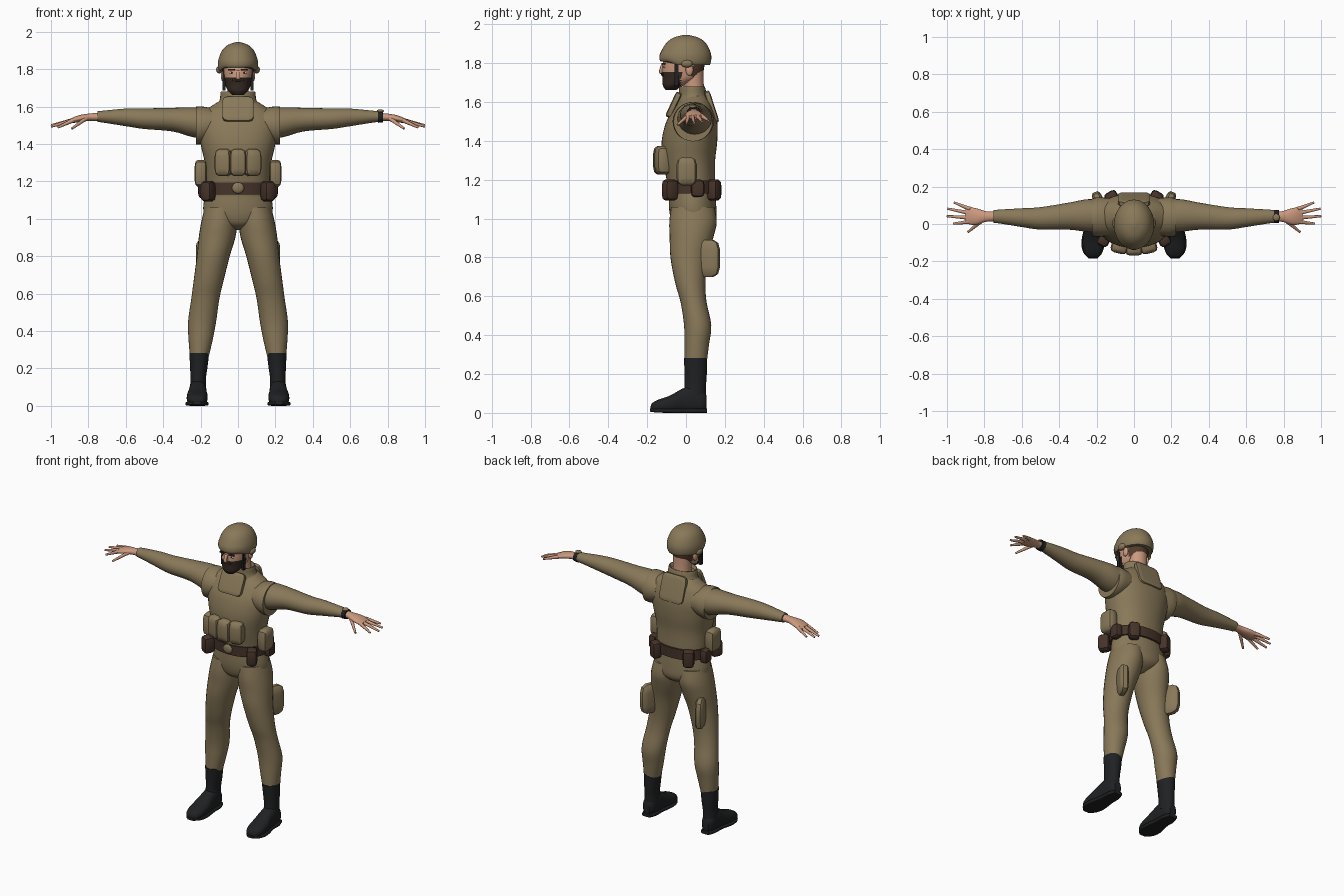
import bpy, bmesh
from math import cos, sin, pi, radians
from mathutils import Vector, Matrix

if "Cube" in bpy.data.objects:
    bpy.data.objects.remove(bpy.data.objects["Cube"], do_unlink=True)


def material(name, r, g, b):
    m = bpy.data.materials.new(name)
    m.use_nodes = True
    m.diffuse_color = (r, g, b, 1)
    bsdf = next(n for n in m.node_tree.nodes if n.type == 'BSDF_PRINCIPLED')
    bsdf.inputs["Base Color"].default_value = (r, g, b, 1)
    return m


KHAKI = material("khaki cloth", .25, .19, .1)
BROWN = material("brown leather", .06, .033, .022)
BLACK = material("black boot", .014, .015, .016)
SKIN = material("skin", .6, .32, .21)
MASK = material("dark beard", .035, .022, .016)
HAIR = material("brown hair", .085, .045, .025)
WHITE = material("eye white", .7, .7, .68)
made = []
SIDES = (("left", 1), ("right", -1))


def finish(name, bm, *mats):
    bmesh.ops.recalc_face_normals(bm, faces=bm.faces)
    me = bpy.data.meshes.new(name)
    bm.to_mesh(me)
    bm.free()
    ob = bpy.data.objects.new(name, me)
    bpy.context.scene.collection.objects.link(ob)
    for m in mats:
        me.materials.append(m)
    made.append(ob)
    return ob


def spline(rows, steps):
    """Catmull-Rom rows between the given ones."""
    rows = [Vector(r) for r in rows]
    out = []
    for i in range(len(rows) - 1):
        p, q = rows[i], rows[i + 1]
        o, r = rows[max(i - 1, 0)], rows[min(i + 2, len(rows) - 1)]
        for k in range(steps):
            t = k / steps
            out.append(p + (q - o) * (t / 2) + (o * 2 - p * 5 + q * 4 - r) * (t * t / 2)
                       + (p * 3 - o - q * 3 + r) * (t ** 3 / 2))
    return out + [rows[-1]]


def loft(name, rows, *mats, axis=2, n=28, power=2.0, steps=4, side=1, floor=0.0):
    """Skin over oval sections: position on axis, centre a, b, radii a, b."""
    bm = bmesh.new()
    rings = []
    for t, a, b, ra, rb in spline(rows, steps):
        ring = []
        for k in range(n):
            c, s = cos(2 * pi * k / n), sin(2 * pi * k / n)
            co = [a + ra * abs(c) ** (2 / power) * (1 if c > 0 else -1),
                  b + rb * abs(s) ** (2 / power) * (1 if s > 0 else -1)]
            co.insert(axis, t)
            ring.append(bm.verts.new((co[0] * side, co[1], max(co[2], floor))))
        rings.append(ring)
    for lo, hi in zip(rings, rings[1:]):
        for k in range(n):
            j = (k + 1) % n
            bm.faces.new((lo[k], lo[j], hi[j], hi[k]))
    bm.faces.new(rings[0])
    bm.faces.new(rings[-1])
    return finish(name, bm, *mats)


def block(name, loc, size, mat, bevel=.27, rx=0, rz=0):
    """Box with chamfered, proportional edges."""
    bm = bmesh.new()
    bmesh.ops.create_cube(bm, size=1)
    if bevel:
        bmesh.ops.bevel(bm, geom=bm.edges[:], offset=bevel, segments=2,
                        profile=.5, affect='EDGES')
    turn = Matrix.Rotation(radians(rz), 4, 'Z') @ Matrix.Rotation(radians(rx), 4, 'X')
    bm.transform(Matrix.Translation(loc) @ turn @ Matrix.Diagonal((*size, 1)))
    return finish(name, bm, mat)


def ball(name, loc, size, mat):
    bm = bmesh.new()
    bmesh.ops.create_uvsphere(bm, u_segments=16, v_segments=10, radius=1)
    bm.transform(Matrix.Translation(loc) @ Matrix.Diagonal((*size, 1)))
    return finish(name, bm, mat)


def finger(name, start, end, side):
    a, b = Vector(start), Vector(end)
    a.x *= side
    b.x *= side
    bm = bmesh.new()
    bmesh.ops.create_cone(bm, cap_ends=True, segments=10, radius1=.012,
                          radius2=.006, depth=(b - a).length)
    turn = (b - a).to_track_quat('Z', 'Y').to_matrix().to_4x4()
    bm.transform(Matrix.Translation((a + b) / 2) @ turn)
    finish(name, bm, SKIN)


# Torso, hips and collar
loft("torso", [(1.12, 0, .03, .165, .12), (1.2, 0, .025, .17, .125),
               (1.3, 0, .015, .178, .135), (1.4, 0, .018, .2, .143),
               (1.5, 0, .03, .212, .131), (1.57, 0, .04, .185, .1),
               (1.61, 0, .045, .13, .078), (1.64, 0, .04, .08, .06)],
     KHAKI, n=40, power=2.2)
loft("hips", [(.94, 0, .035, .03, .045), (.965, 0, .037, .1, .095),
              (1, 0, .039, .17, .117), (1.06, 0, .034, .186, .122),
              (1.15, 0, .03, .17, .118)], KHAKI, n=40)
loft("collar", [(1.585, 0, .042, .14, .088), (1.63, 0, .036, .1, .074),
                (1.68, 0, .03, .092, .066), (1.66, 0, .03, .075, .055)], KHAKI)
block("front_collar_panel", (0, -.064, 1.585), (.165, .032, .14), KHAKI, .16, rx=-25)
block("back_collar_panel", (0, .132, 1.575), (.17, .03, .17), KHAKI, .16, rx=18)

# Belt, buckle and pouches
loft("belt", [(1.13, 0, .028, .182, .134), (1.195, 0, .028, .182, .134)],
     BROWN, n=40, steps=1, power=2.1)
ball("belt_buckle", (0, -.106, 1.165), (.032, .012, .03), KHAKI)
for i in (-1, 0, 1):
    block("chest_pouch", (i * .077, -.132 + abs(i) * .012, 1.3),
          (.09, .075, .145), KHAKI, rz=i * 15)
for word, s in SIDES:
    block(word + "_side_pouch", (s * .2, .003, 1.243), (.065, .105, .145), KHAKI)
    block(word + "_front_belt_pouch", (s * .16, -.083, 1.147), (.065, .075, .11), BROWN, rz=s * 30)
    block(word + "_side_belt_pouch", (s * .188, .06, 1.155), (.05, .07, .09), BROWN)
    block(word + "_back_belt_pouch", (s * .12, .145, 1.147), (.07, .06, .11), BROWN, rz=-s * 30)
    block(word + "_thigh_pad", (s * .183, .108, .795), (.055, .135, .19), KHAKI, rz=-s * 22)

# Legs and boots
for word, s in SIDES:
    loft(word + "_leg", [(1.06, .09, .035, .088, .112), (.98, .1, .036, .097, .122),
                         (.9, .112, .028, .098, .112), (.8, .132, .017, .088, .097),
                         (.67, .157, .022, .08, .078), (.57, .175, .039, .075, .067),
                         (.45, .192, .06, .075, .07), (.35, .2, .055, .064, .063),
                         (.26, .207, .05, .05, .057)], KHAKI, side=s)
    loft(word + "_boot_shaft", [(.282, .207, .049, .053, .06), (.2, .21, .05, .046, .057),
                                (.14, .213, .048, .041, .055), (.07, .214, .045, .045, .057)],
         BLACK, side=s)
    loft(word + "_boot_foot", [(.105, .215, .055, .022, .035), (.085, .215, .06, .038, .055),
                               (.03, .215, .07, .046, .07), (-.02, .216, .062, .048, .062),
                               (-.08, .218, .045, .056, .045), (-.14, .219, .035, .052, .034),
                               (-.172, .219, .028, .036, .024), (-.182, .218, .025, .015, .01)],
         BLACK, axis=1, side=s, power=2.4, floor=.01)
    loft(word + "_boot_sole", [(.108, .215, .011, .03, .011), (.06, .215, .011, .046, .011),
                               (0, .215, .011, .047, .011), (-.09, .219, .011, .062, .011),
                               (-.15, .22, .012, .052, .01), (-.185, .219, .014, .022, .008)],
         BLACK, axis=1, side=s, power=5)

# Sleeves, armholes and hands
for word, s in SIDES:
    loft(word + "_armhole", [(.13, .038, 1.505, .1, .085), (.19, .037, 1.5, .106, .1),
                             (.225, .036, 1.498, .1, .101)], KHAKI, axis=0, side=s)
    loft(word + "_sleeve", [(.13, .04, 1.505, .085, .085), (.24, .045, 1.516, .088, .08),
                            (.35, .042, 1.53, .072, .063), (.5, .03, 1.535, .06, .055),
                            (.6, .034, 1.542, .05, .047), (.72, .04, 1.546, .037, .032),
                            (.75, .04, 1.546, .034, .029)], KHAKI, axis=0, side=s)
    loft(word + "_palm", [(.73, .04, 1.545, .026, .023), (.79, .04, 1.543, .028, .02),
                          (.84, .04, 1.537, .043, .019), (.875, .043, 1.529, .046, .016),
                          (.9, .045, 1.523, .038, .01)], SKIN, axis=0, side=s)
    for base, reach, tip, drop in ((.08, .962, .115, 1.505), (.057, .997, .082, 1.5),
                                   (.033, 1, .042, 1.493), (.012, .965, .002, 1.488)):
        finger(word + "_finger", (.875, base, 1.529), (reach, tip, drop), s)
    finger(word + "_thumb", (.81, .02, 1.538), (.888, -.043, 1.482), s)

# Watch on the left wrist
loft("watch_band", [(.748, .04, 1.545, .036, .032), (.774, .04, 1.545, .034, .03)],
     BLACK, axis=0, steps=1)
ball("watch_dial", (.761, .035, 1.576), (.019, .019, .009), KHAKI)

# Neck and head, coloured by region
loft("neck", [(1.6, 0, .045, .062, .06), (1.68, 0, .04, .056, .052),
              (1.77, 0, .035, .058, .055)], SKIN)
head = loft("head", [(1.662, 0, -.078, .03, .028), (1.685, 0, -.066, .054, .053),
                     (1.72, 0, -.028, .07, .093), (1.755, 0, -.018, .077, .106),
                     (1.8, 0, -.012, .082, .108), (1.86, 0, -.005, .08, .1)],
            SKIN, MASK, HAIR, n=40, power=2.1, steps=6)
for f in head.data.polygons:
    c = f.center
    if c.z < 1.755 and c.y < -.025:
        f.material_index = 1
    elif c.z > 1.715 and c.y > .03:
        f.material_index = 2
block("nose", (0, -.123, 1.768), (.024, .026, .05), SKIN, .25, rx=-15)
block("moustache", (0, -.121, 1.742), (.06, .015, .014), MASK)
for word, s in SIDES:
    block(word + "_eyebrow", (s * .034, -.117, 1.797), (.036, .01, .009), MASK, 0, rz=s * 18)
    ball(word + "_eye", (s * .034, -.111, 1.781), (.013, .006, .006), WHITE)
    ball(word + "_pupil", (s * .033, -.115, 1.781), (.005, .004, .005), BLACK)
    ball(word + "_ear", (s * .08, .018, 1.765), (.012, .02, .03), SKIN)
    block(word + "_chin_strap", (s * .074, -.048, 1.745), (.016, .02, .12), BLACK, 0)

# Helmet with a raised brow edge and ear guards
helmet = loft("helmet", [(1.79, 0, -.004, .1, .126), (1.81, 0, -.004, .107, .133),
                         (1.85, 0, -.002, .105, .13), (1.9, 0, 0, .085, .104),
                         (1.93, 0, 0, .053, .066), (1.945, 0, 0, .01, .012)],
              KHAKI, n=40)
for v in helmet.data.vertices:
    if v.co.z < 1.86:
        front = min(max((-v.co.y - .04) / .05, 0), 1)
        v.co.z += .018 * front * (1.86 - v.co.z) / .07
for word, s in SIDES:
    ball(word + "_ear_guard", (s * .1, .005, 1.797), (.017, .03, .02), KHAKI)

# Smooth shading with sharp creases kept
bpy.ops.object.select_all(action='DESELECT')
for ob in made:
    ob.select_set(True)
bpy.context.view_layer.objects.active = made[0]
bpy.ops.object.shade_smooth_by_angle(angle=radians(40))
